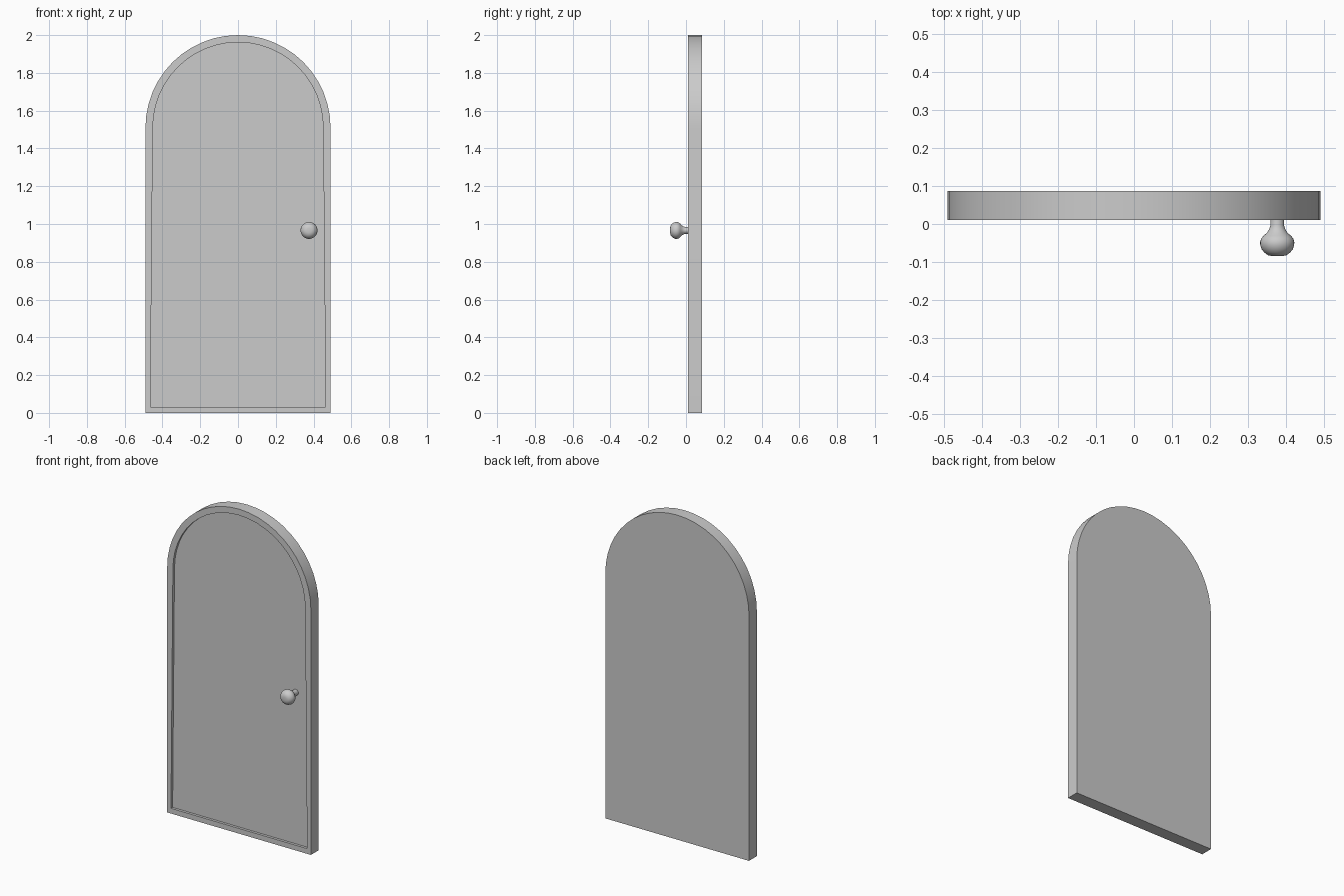
import bpy, bmesh, math

if "Cube" in bpy.data.objects:
    bpy.data.objects.remove(bpy.data.objects["Cube"])

FRONT, FLOOR, BACK = 0.01, 0.026, 0.086
SPRING = 1.51  # height where the arch begins
SEGS = 24


def arch_loop(bm, half_bottom, half_top, z_bottom, z_top, y):
    """Closed arched outline, straight sides with a half-round head."""
    pts = [(-half_bottom, z_bottom), (half_bottom, z_bottom)]
    for i in range(SEGS + 1):
        a = math.pi * i / SEGS
        pts.append((half_top * math.cos(a), SPRING + (z_top - SPRING) * math.sin(a)))
    return [bm.verts.new((x, y, z)) for x, z in pts]


def bridge(bm, a, b):
    n = len(a)
    for i in range(n):
        j = (i + 1) % n
        bm.faces.new((a[i], a[j], b[j], b[i]))


def finish(name, bm):
    bmesh.ops.recalc_face_normals(bm, faces=bm.faces)
    mesh = bpy.data.meshes.new(name)
    bm.to_mesh(mesh)
    bm.free()
    ob = bpy.data.objects.new(name, mesh)
    bpy.context.collection.objects.link(ob)
    bpy.ops.object.select_all(action='DESELECT')
    ob.select_set(True)
    bpy.context.view_layer.objects.active = ob
    bpy.ops.object.shade_smooth_by_angle(angle=math.radians(35))
    return ob


# Arched door leaf with a shallow recessed panel in its front
bm = bmesh.new()
back = arch_loop(bm, 0.49, 0.49, 0.0, 2.0, BACK)
front = arch_loop(bm, 0.49, 0.49, 0.0, 2.0, FRONT)
lip = arch_loop(bm, 0.464, 0.451, 0.032, 1.962, FRONT)
panel = arch_loop(bm, 0.464, 0.451, 0.032, 1.962, FLOOR)
for a, b in ((back, front), (front, lip), (lip, panel)):
    bridge(bm, a, b)
bm.faces.new(back)
bm.faces.new(panel)
finish("door_leaf", bm)

# Turned door knob: (radius, y) profile spun around the y axis
profile = [(0.018, 0.03), (0.018, -0.004), (0.021, -0.013), (0.026, -0.022),
           (0.036, -0.031), (0.042, -0.038), (0.0448, -0.047), (0.0445, -0.056),
           (0.041, -0.066), (0.034, -0.075), (0.024, -0.082), (0.012, -0.0845)]
KX, KZ, SIDES = 0.376, 0.966, 32
bm = bmesh.new()
rings = []
for r, y in profile:
    rings.append([bm.verts.new((KX + r * math.cos(2 * math.pi * i / SIDES), y,
                                KZ + r * math.sin(2 * math.pi * i / SIDES)))
                  for i in range(SIDES)])
for a, b in zip(rings, rings[1:]):
    bridge(bm, a, b)
bm.faces.new(rings[0])
bm.faces.new(rings[-1])
finish("door_knob", bm)
